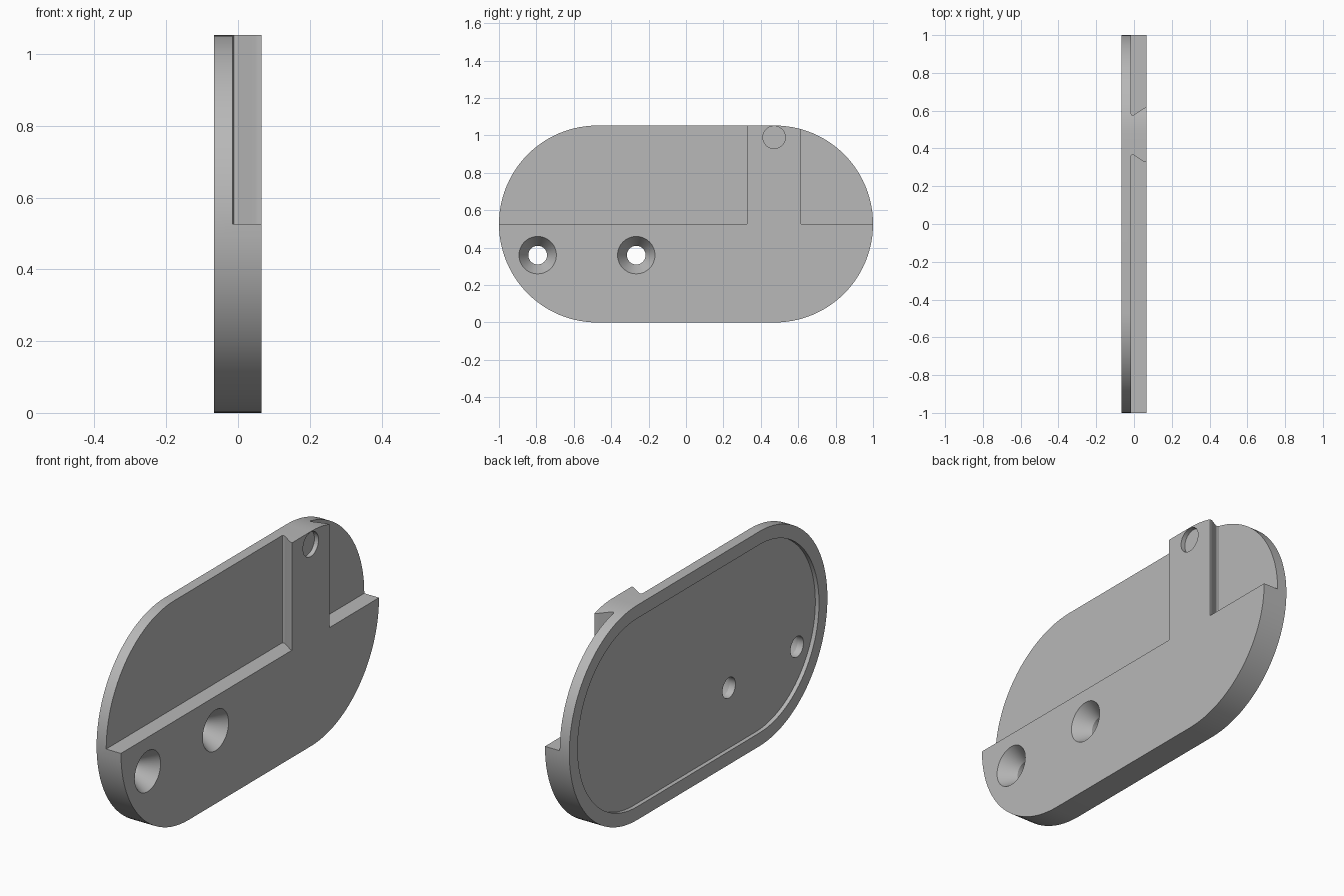
import bpy
import bmesh
from math import cos, sin, pi, radians
from mathutils import Vector

cube = bpy.data.objects.get("Cube")
if cube:
    bpy.data.objects.remove(cube, do_unlink=True)

BACK, FRONT, STEP = -0.067, 0.065, -0.015   # plate faces and pocket floor along x
RADIUS = 0.5265                             # end radius, also mid height
OUT = 0.1                                   # overshoot of cutters

grey = bpy.data.materials.new("plain grey")
grey.use_nodes = True
grey.diffuse_color = (0.48, 0.48, 0.48, 1)
grey.node_tree.nodes["Principled BSDF"].inputs["Base Color"].default_value = grey.diffuse_color


def prism(name, points, direction):
    """Extrude a closed outline along a vector."""
    bm = bmesh.new()
    face = bm.faces.new([bm.verts.new(p) for p in points])
    res = bmesh.ops.extrude_face_region(bm, geom=[face])
    moved = [v for v in res["geom"] if isinstance(v, bmesh.types.BMVert)]
    bmesh.ops.translate(bm, verts=moved, vec=Vector(direction))
    bmesh.ops.recalc_face_normals(bm, faces=bm.faces)
    mesh = bpy.data.meshes.new(name)
    bm.to_mesh(mesh)
    bm.free()
    obj = bpy.data.objects.new(name, mesh)
    bpy.context.collection.objects.link(obj)
    mesh.materials.append(grey)
    return obj


def stadium(name, x0, x1, inset=0.0, steps=48):
    """Slab with two round ends."""
    r = RADIUS - inset
    pts = []
    for side, start in ((1, -pi / 2), (-1, pi / 2)):
        for i in range(steps + 1):
            a = start + pi * i / steps
            pts.append((x0, side * (1 - RADIUS) + r * cos(a), RADIUS + r * sin(a)))
    return prism(name, pts, (x1 - x0, 0, 0))


def lathe_x(name, profile, y, z, sides=48):
    """Solid of revolution about an x-parallel axis; profile is (x, radius)."""
    bm = bmesh.new()
    rings = [[bm.verts.new((x, y + r * cos(2 * pi * i / sides), z + r * sin(2 * pi * i / sides)))
              for i in range(sides)] for x, r in profile]
    for a, b in zip(rings, rings[1:]):
        for i in range(sides):
            j = (i + 1) % sides
            bm.faces.new((a[i], a[j], b[j], b[i]))
    bm.faces.new(rings[0])
    bm.faces.new(rings[-1])
    bmesh.ops.recalc_face_normals(bm, faces=bm.faces)
    mesh = bpy.data.meshes.new(name)
    bm.to_mesh(mesh)
    bm.free()
    obj = bpy.data.objects.new(name, mesh)
    bpy.context.collection.objects.link(obj)
    mesh.materials.append(grey)
    return obj


plate = stadium("mounting_plate", BACK, FRONT)
cutters = [stadium("back_recess_cutter", BACK - OUT, BACK + 0.02, 0.065)]

# Pockets either side of the dovetail post, with softened undercut corners
POST_Y, POST_TOP, POST_BASE = 0.4715, 0.1445, 0.105
flank = [(STEP, POST_BASE + 0.006), (STEP + 0.002, POST_BASE + 0.002), (STEP + 0.006, POST_BASE),
         (STEP + 0.013, POST_BASE + 0.001), (0.048, POST_TOP - 0.005),
         (0.055, POST_TOP - 0.001), (0.06, POST_TOP), (FRONT + OUT, POST_TOP)]
for name, side in (("front_pocket_cutter", -1), ("rear_pocket_cutter", 1)):
    outline = [(x, POST_Y + side * w) for x, w in flank]
    outline += [(FRONT + OUT, side * 1.3), (STEP, side * 1.3)]
    cutters.append(prism(name, [(x, y, RADIUS) for x, y in outline], (0, 0, 0.8)))

# Countersunk screw holes
for name, y in (("front_screw_cutter", -0.793), ("middle_screw_cutter", -0.266)):
    profile = [(BACK - OUT, 0.05), (FRONT - 0.08, 0.05), (FRONT, 0.1), (FRONT + OUT, 0.1)]
    cutters.append(lathe_x(name, profile, y, 0.36))

# Shallow round dimple near the top of the post
cutters.append(lathe_x("dimple_cutter", [(FRONT - 0.022, 0.06), (FRONT + OUT, 0.06)], 0.471, 0.99))

for cutter in cutters:
    cutter.hide_render = True
    mod = plate.modifiers.new(cutter.name, "BOOLEAN")
    mod.operation = "DIFFERENCE"
    mod.solver = "EXACT"
    mod.object = cutter

# Bake the cuts and drop the cutters
bpy.context.view_layer.update()
graph = bpy.context.evaluated_depsgraph_get()
plate_mesh = bpy.data.meshes.new_from_object(plate.evaluated_get(graph))
plate.modifiers.clear()
plate.data = plate_mesh
for cutter in cutters:
    bpy.data.objects.remove(cutter, do_unlink=True)

for obj in bpy.context.selected_objects:
    obj.select_set(False)
plate.select_set(True)
bpy.context.view_layer.objects.active = plate
bpy.ops.object.shade_smooth_by_angle(angle=radians(25))
